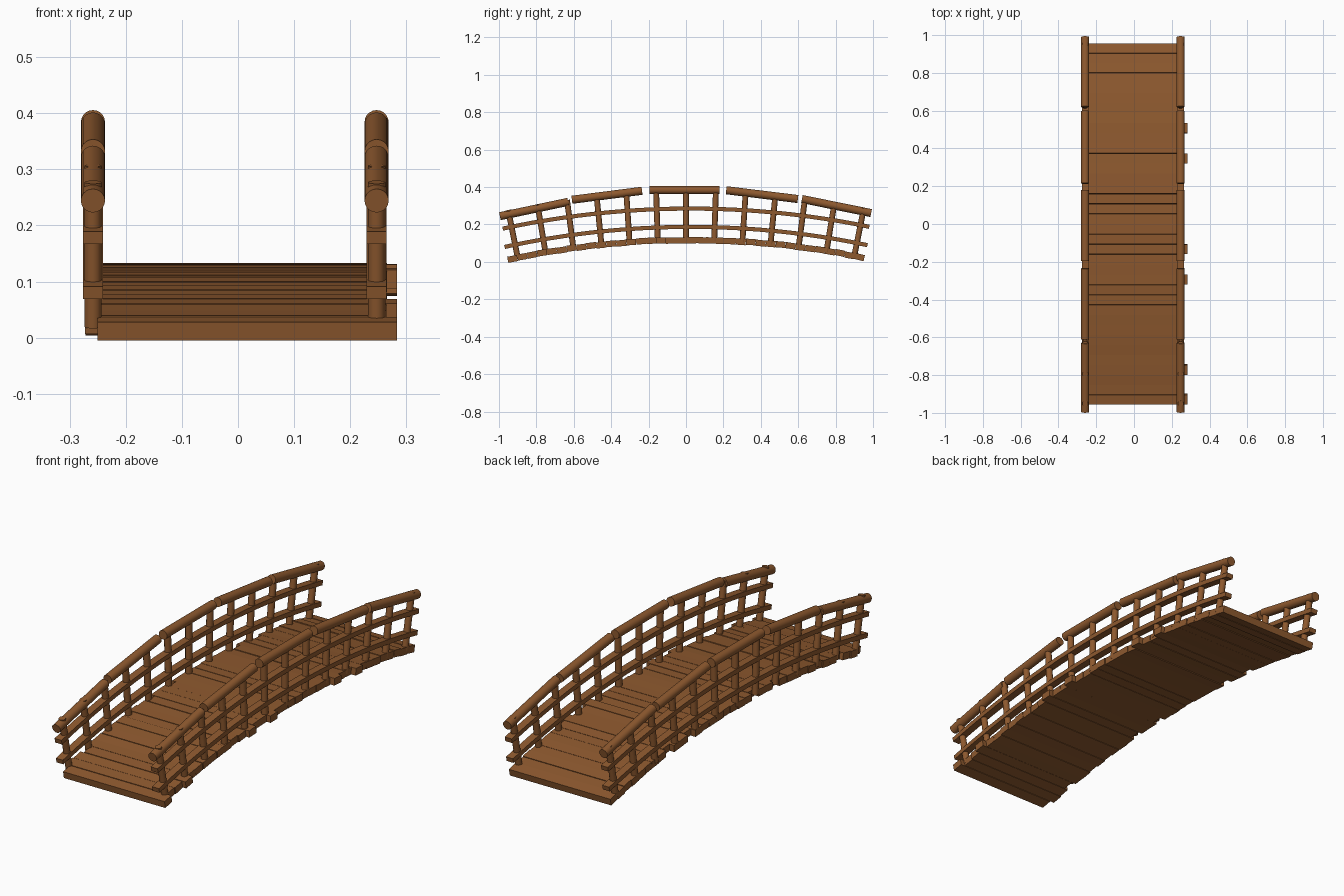
import bpy, bmesh, math, random
from mathutils import Vector, Matrix

if "Cube" in bpy.data.objects:
    bpy.data.objects.remove(bpy.data.objects["Cube"])

random.seed(4)
R = 4.60            # radius of the deck's top surface
TOP = 0.133         # height of deck top at mid span
SIDES = {"left": -0.2585, "right": 0.247}

wood = bpy.data.materials.new("brown wood")
wood.diffuse_color = (0.27, 0.10, 0.028, 1)
wood.use_nodes = True
wood.node_tree.nodes["Principled BSDF"].inputs["Base Color"].default_value = wood.diffuse_color


def arc(a, h):
    """Point (y, z) at angle a along the arch, h above the deck top."""
    y = (R + h) * math.sin(a)
    return y, TOP - R + (R + h) * math.cos(a) + 0.005 * y


def finish(name, bm, smooth=False):
    bmesh.ops.recalc_face_normals(bm, faces=bm.faces)
    me = bpy.data.meshes.new(name)
    bm.to_mesh(me)
    bm.free()
    ob = bpy.data.objects.new(name, me)
    bpy.context.collection.objects.link(ob)
    me.materials.append(wood)
    if smooth:
        bpy.ops.object.select_all(action='DESELECT')
        ob.select_set(True)
        bpy.context.view_layer.objects.active = ob
        bpy.ops.object.shade_smooth_by_angle(angle=math.radians(40))
    return ob


def rod(bm, p, q, r, sides):
    p, q = Vector(p), Vector(q)
    d = q - p
    m = Matrix.Translation((p + q) / 2) @ d.to_track_quat('Z', 'Y').to_matrix().to_4x4()
    bmesh.ops.create_cone(bm, cap_ends=True, segments=sides, radius1=r, radius2=r,
                          depth=d.length, matrix=m)


# deck planks, a few of them pushed out to the right
N = 36
OUT = {0, 3, 12, 15, 24, 27}
pitch = 2 * math.asin(0.957 / R) / N
bm = bmesh.new()
for i in range(N):
    a = (i - (N - 1) / 2) * pitch
    y, z = arc(a, -0.0165 + random.uniform(-0.002, 0.002))
    x = 0.0165 if i in OUT else -0.004 + random.uniform(-0.003, 0.003)
    tilt = random.uniform(-0.03, 0.03)
    m = (Matrix.Translation((x, y, z)) @ Matrix.Rotation(-a + tilt, 4, 'X')
         @ Matrix.Diagonal((0.533, R * pitch - 0.001, 0.033, 1)))
    bmesh.ops.create_cube(bm, size=1, matrix=m)
finish("deck_planks", bm)

for side, x in SIDES.items():
    # upright posts, radial to the arch
    bm = bmesh.new()
    for k in range(-6, 7):
        a = k * 0.1515 / R
        rod(bm, (x, *arc(a, -0.02)), (x, *arc(a, 0.243)), 0.0155, 12)
    finish(side + "_posts", bm, True)

    # two curved square rails
    for name, h, end in (("lower", 0.054, 0.97), ("upper", 0.152, 0.98)):
        bm = bmesh.new()
        span = math.asin(end / (R + h))
        prev = None
        for j in range(25):
            a = span * (j / 12 - 1)
            ring = [bm.verts.new((x + dx, *arc(a, h + dz)))
                    for dx, dz in ((-.018, -.011), (.018, -.011), (.018, .011), (-.018, .011))]
            if prev:
                for e in range(4):
                    f = (e + 1) % 4
                    bm.faces.new((prev[e], prev[f], ring[f], ring[e]))
            else:
                bm.faces.new(ring)
            prev = ring
        bm.faces.new(prev)
        finish(f"{side}_{name}_rail", bm)

    # handrail of five straight logs
    bm = bmesh.new()
    for (y0, z0), (y1, z1) in (((-0.995, .244), (-0.63, .321)), ((-0.61, .332), (-0.235, .380)),
                               ((-0.195, .384), (0.18, .384)), ((0.215, .383), (0.598, .336)),
                               ((0.62, .336), (0.99, .261))):
        rod(bm, (x, y0, z0), (x, y1, z1), 0.0215, 20)
    finish(side + "_handrail", bm, True)
